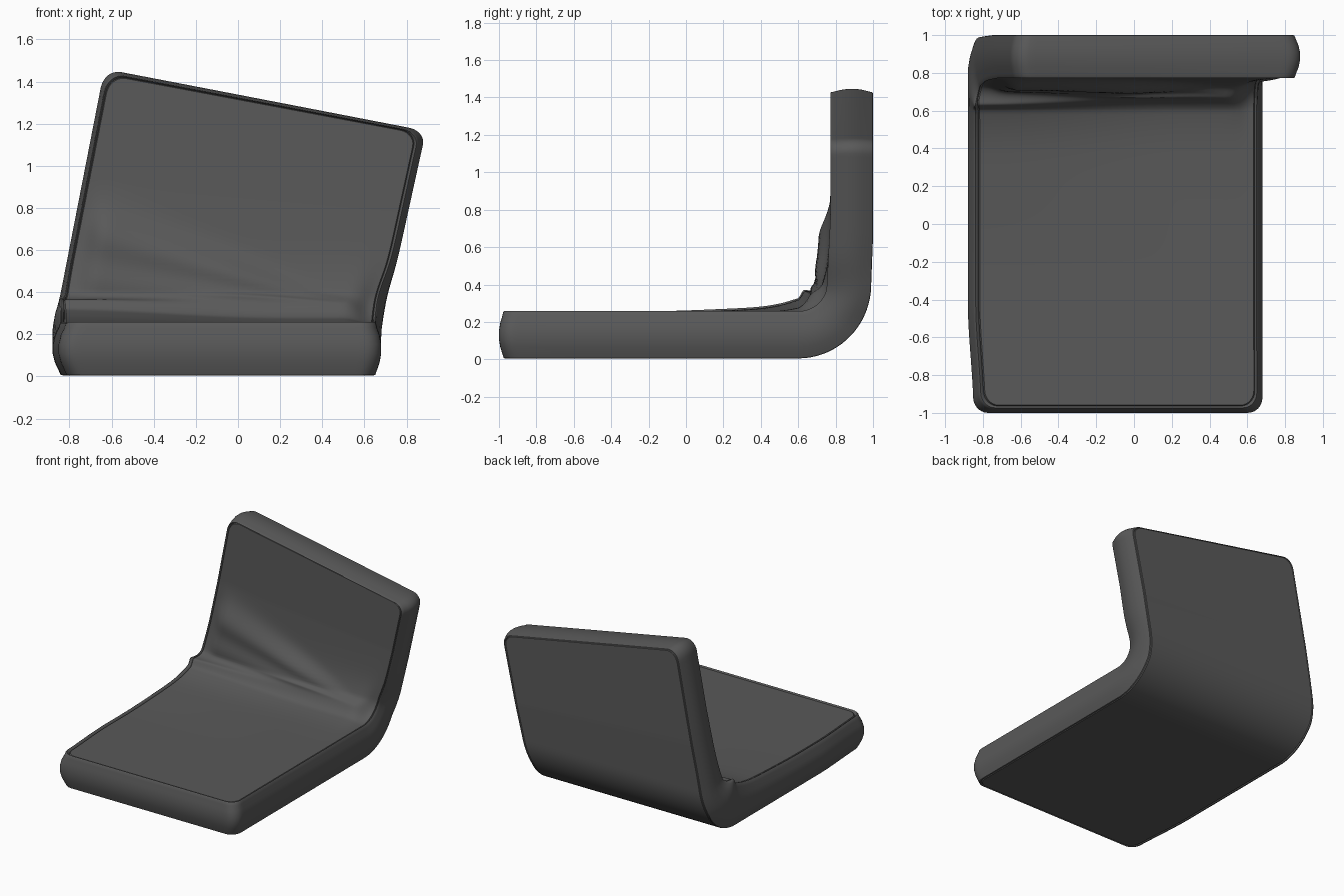
import bpy, bmesh, math
from mathutils import Vector

if "Cube" in bpy.data.objects:
    bpy.data.objects.remove(bpy.data.objects["Cube"])

W, L = 1.56, 3.0            # flat width and flat length of the pad
SEAT, ARC = 1.6, 0.45       # lengths of seat and bend; the rest is backrest
R = 0.08                    # corner radius


def lerp(a, b, t):
    return a + (b - a) * t


def smooth(a, b, x):
    t = min(1, max(0, (x - a) / (b - a)))
    return t * t * (3 - 2 * t)


def path(x, v):
    """Outer and inner (y, z) of the folded pad at flat position x, v."""
    u = x / W
    if v < SEAT:
        y = -1 + v
        return (y, 0.005), (y, 0.25)
    if v < SEAT + ARC:
        a = (v - SEAT) / ARC * math.pi / 2
        c, s = math.cos(a), math.sin(a)
        return (0.6 + 0.39 * s, 0.4 - 0.395 * c), (0.6 + 0.16 * s, 0.4 - 0.15 * c)
    k = (v - SEAT - ARC) / (L - SEAT - ARC)
    z = lerp(0.4, lerp(1.46, 1.165, u), k)
    return (lerp(0.99, 1.0, min(1, k * 3)), z), (lerp(0.76, 0.78, min(1, k * 2)), z)


def place(x, v, t, pad=0.0):
    o, i = path(x, v)
    y, z = lerp(o[0], i[0], t), lerp(o[1], i[1], t)
    u = x / W
    px = -0.88 + x
    # backrest leans sideways, pinched a little at the right of the bend
    fold = smooth(SEAT, SEAT + ARC, v)
    px += max(0, z - 0.2) * fold * lerp(0.195, 0.22, u)
    px -= 0.025 * t * u ** 6 * math.exp(-((z - 0.38) / 0.12) ** 2) * fold
    # seat narrows slightly on the left towards the front
    px += 0.03 * (1 - u) * (1 - smooth(0.0, 0.6, v))
    n = Vector((i[0] - o[0], i[1] - o[1])).normalized()
    # the left of the bend is filled in right up to the rim
    rim = 0.085 * math.exp(-((v - 1.76) / 0.22) ** 2) + 0.02 * smooth(0.8, 1.5, v) * (1 - smooth(1.9, 2.3, v))
    rim *= (1 - smooth(0.0, 0.7, u)) * smooth(0.4, 1.0, t)
    d = 0.0
    if pad:
        d = lerp(0.0, 0.07, smooth(0, 0.7, u)) * math.exp(-((v - 1.84) / 0.24) ** 2)   # fold filling
        dx, dz = 0.75 - px, z - 0.27
        if v > SEAT and dx > 0:                                          # fanned creases
            th = math.atan2(dz, dx)
            grow = smooth(0.2, 0.9, math.hypot(dx, dz))
            for c, w, h in ((0.27, 0.09, 0.06), (0.13, 0.07, 0.04)):
                d += h * grow * math.exp(-((th - c) / w) ** 2)
    y += n[0] * (d * pad + rim)
    z += n[1] * (d * pad + rim)
    return Vector((px, y, z))


def spread(total, n):
    """Grid lines, denser within the rounded corners."""
    edge = [0, R / 4, R / 2, R * 0.75, R]
    mid = [lerp(R, total - R, k / n) for k in range(1, n)]
    return edge + mid + [total - e for e in reversed(edge)]


def rounded(x, v):
    """Push the square corners onto an arc."""
    cx, cv = min(max(x, R), W - R), min(max(v, R), L - R)
    a, b = x - cx, v - cv
    if a and b:
        f = max(abs(a), abs(b)) / math.hypot(a, b)
        return cx + a * f, cv + b * f
    return x, v


def inset(x, v, d):
    """Shrink the outline; the rim bulges less at the front, top and upper left."""
    left = d * lerp(1.1, 0.55, smooth(1.5, 2.2, v))
    right, front, top = d * 0.8, d * 0.7, d * 0.4
    return left + x * (W - left - right) / W, front + v * (L - front - top) / L


xs, vs = spread(W, 44), spread(L, 120)
nx, nv = len(xs), len(vs)
bm = bmesh.new()


def sheet(t, d, pad):
    rows = []
    for v in vs:
        row = []
        for x in xs:
            rx, rv = rounded(x, v)
            edge = min(rx, W - rx, rv, L - rv)
            row.append(bm.verts.new(place(*inset(rx, rv, d), t, pad * smooth(0, 0.14, edge))))
        rows.append(row)
    for j in range(nv - 1):
        for i in range(nx - 1):
            bm.faces.new((rows[j][i], rows[j][i + 1], rows[j + 1][i + 1], rows[j + 1][i]))
    return rows


border = ([(i, 0) for i in range(nx - 1)] + [(nx - 1, j) for j in range(nv - 1)]
          + [(i, nv - 1) for i in range(nx - 1, 0, -1)] + [(0, j) for j in range(nv - 1, 0, -1)])

# outer and inner upholstery faces
outer = sheet(0.0, 0.058, 0)
inner = sheet(1.0, 0.058, 1)

# rim: seam groove, piping, bulged side, piping, seam groove
profile = [(0.03, 0.052), (0.0, 0.046), (0.01, 0.036), (0.08, 0.028), (0.25, 0.01), (0.42, 0.0),
           (0.6, 0.0), (0.78, 0.01), (0.93, 0.026), (1.01, 0.032), (1.03, 0.038), (1.01, 0.046), (0.96, 0.052)]
loops = [[outer[j][i] for i, j in border]]
for t, d in profile:
    loops.append([bm.verts.new(place(*inset(*rounded(xs[i], vs[j]), d), t)) for i, j in border])
loops.append([inner[j][i] for i, j in border])
for lo, hi in zip(loops, loops[1:]):
    for k in range(len(lo)):
        m = (k + 1) % len(lo)
        bm.faces.new((lo[k], lo[m], hi[m], hi[k]))
bmesh.ops.recalc_face_normals(bm, faces=bm.faces)

mesh = bpy.data.meshes.new("folded_cushion")
bm.to_mesh(mesh)
bm.free()
cushion = bpy.data.objects.new("folded_cushion", mesh)
bpy.context.collection.objects.link(cushion)

grey = bpy.data.materials.new("dark grey fabric")
grey.diffuse_color = (0.1, 0.1, 0.1, 1)
grey.use_nodes = True
grey.node_tree.nodes["Principled BSDF"].inputs["Base Color"].default_value = grey.diffuse_color
mesh.materials.append(grey)

bpy.context.view_layer.objects.active = cushion
cushion.select_set(True)
bpy.ops.object.shade_smooth_by_angle(angle=math.radians(40))
